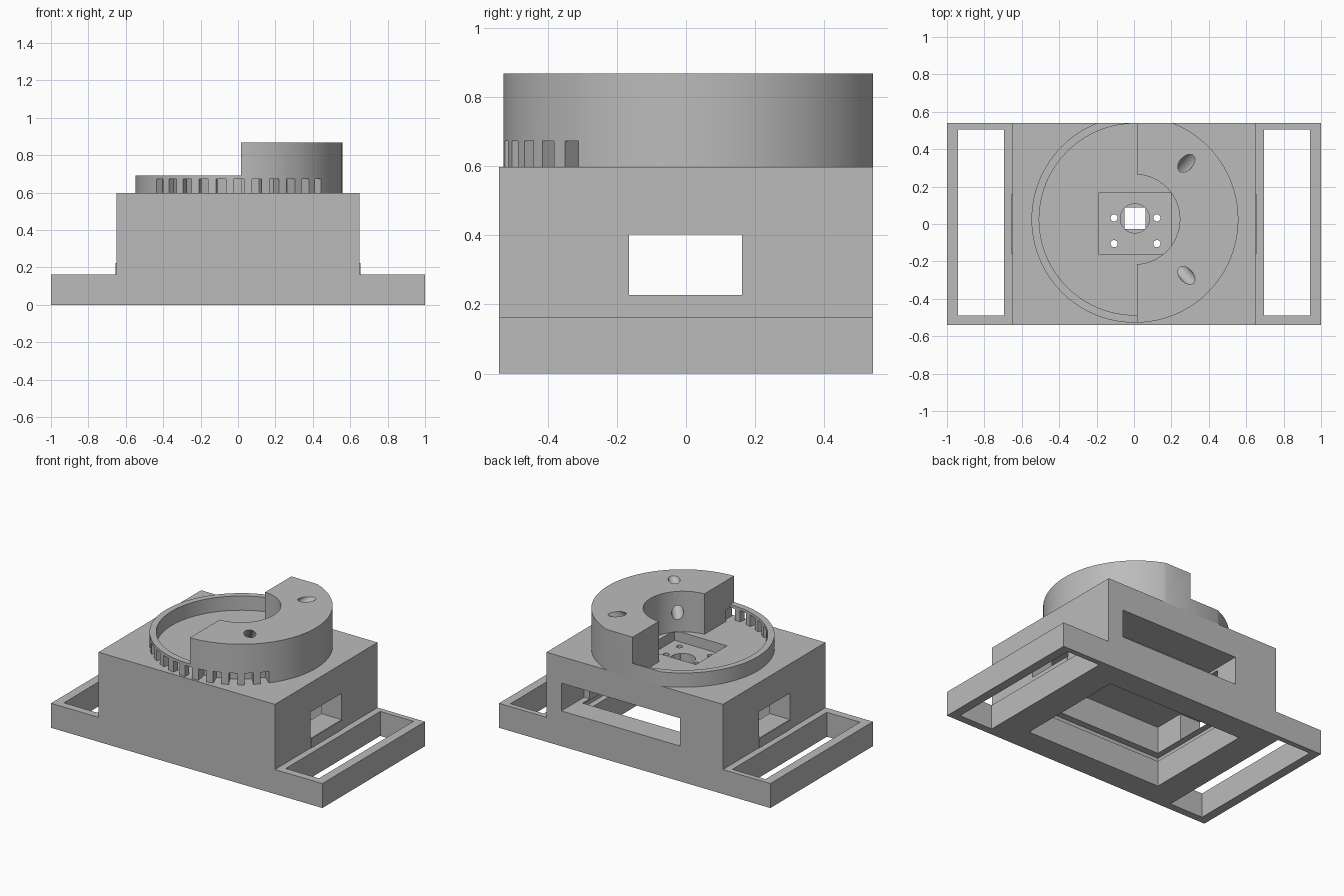
import bpy, bmesh, math
from mathutils import Vector, Matrix

cube = bpy.data.objects.get("Cube")
if cube:
    bpy.data.objects.remove(cube, do_unlink=True)

grey = bpy.data.materials.new("plain_grey")
grey.use_nodes = True
grey.diffuse_color = (0.5, 0.5, 0.5, 1)
grey.node_tree.nodes["Principled BSDF"].inputs["Base Color"].default_value = (0.5, 0.5, 0.5, 1)

CX, CY = 0.005, 0.025          # turntable centre
TOP = 0.597                    # top of the housing


def finish(name, bm):
    mesh = bpy.data.meshes.new(name)
    bm.to_mesh(mesh)
    bm.free()
    mesh.materials.append(grey)
    ob = bpy.data.objects.new(name, mesh)
    bpy.context.collection.objects.link(ob)
    return ob


def box(name, x0, x1, y0, y1, z0, z1):
    bm = bmesh.new()
    bmesh.ops.create_cube(bm, size=1)
    for v in bm.verts:
        v.co = Vector(((x0 + x1) / 2 + v.co.x * (x1 - x0),
                       (y0 + y1) / 2 + v.co.y * (y1 - y0),
                       (z0 + z1) / 2 + v.co.z * (z1 - z0)))
    return finish(name, bm)


def cylinder(name, x, y, r, z0, z1, sides=96):
    bm = bmesh.new()
    bmesh.ops.create_cone(bm, cap_ends=True, segments=sides, radius1=r, radius2=r,
                          depth=z1 - z0, matrix=Matrix.Translation((x, y, (z0 + z1) / 2)))
    return finish(name, bm)


def apply_boolean(ob, tool, operation="DIFFERENCE"):
    mod = ob.modifiers.new("cut", "BOOLEAN")
    mod.operation, mod.solver, mod.object = operation, "EXACT", tool
    bpy.context.view_layer.objects.active = ob
    bpy.ops.object.modifier_apply(modifier=mod.name)
    bpy.data.objects.remove(tool, do_unlink=True)


def cut(ob, *tools):
    for tool in tools:
        apply_boolean(ob, tool)


# Housing with flanged base
housing = box("housing", -0.65, 0.65, -0.54, 0.54, 0, TOP)
apply_boolean(housing, box("flange", -1, 1, -0.54, 0.54, 0, 0.163), "UNION")
for s in (-1, 1):
    a, b = sorted((s * 0.695, s * 0.94))
    cut(housing, box("flange_slot", a, b, -0.49, 0.505, -0.1, 0.3))

# Hollow interior with a groove around it, side windows and rear window
cut(housing,
    box("cavity", -0.5, 0.5, -0.375, 0.375, -0.1, 0.403),
    box("groove", -0.54, 0.54, -0.42, 0.42, 0.17, 0.225),
    box("side_window", -0.8, 0.8, -0.165, 0.162, 0.227, 0.402),
    box("rear_window", -0.335, 0.54, 0.3, 0.7, 0.235, 0.42))

# Motor pocket, shaft opening and screw holes
cut(housing,
    box("pocket", -0.19, 0.197, -0.16, 0.167, 0.53, 0.8),
    cylinder("shaft_recess", CX, 0.03, 0.078, 0.46, 0.7, 48),
    box("shaft_hole", -0.05, 0.062, -0.027, 0.087, 0.3, 0.6))
for x in (-0.106, 0.122):
    for y in (0.033, -0.105):
        cut(housing, cylinder("screw_hole", x, y, 0.019, 0.3, 0.7, 24))

# Thin sills under the side windows
for s in (-1, 1):
    a, b = sorted((s * 0.645, s * 0.654))
    box("window_sill", a, b, -0.16, 0.16, 0.163, 0.225)


def vent_slots(ob):
    for i in range(-5, 6):
        ang = math.radians(i * 10 - 90)
        slot = box("slot", 0.47, 0.62, -0.026, 0.026, 0.5, 0.673)
        slot.data.transform(Matrix.Translation((CX, CY, 0)) @ Matrix.Rotation(ang, 4, "Z"))
        cut(ob, slot)


# Low rim on the right half
rim = cylinder("low_rim", CX, CY, 0.553, TOP, 0.692)
cut(rim,
    cylinder("rim_bore", CX, CY, 0.512, 0.5, 0.8),
    box("rim_half", 0.015, 1, -1, 1, 0.5, 0.8),
    box("rim_trim", -1, 1, 0.54, 1, 0.5, 0.8))
vent_slots(rim)

# Tall horseshoe on the left half
shoe = cylinder("tall_horseshoe", CX, CY, 0.553, TOP, 0.867)
cut(shoe,
    cylinder("shoe_bore", CX, CY, 0.24, 0.5, 1),
    box("shoe_half", -1, 0.015, -1, 1, 0.5, 1),
    box("shoe_trim", -1, 1, 0.54, 1, 0.5, 1))
vent_slots(shoe)

# Slanted holes from the horseshoe top to its inner wall
for s in (-1, 1):
    hole = cylinder("slanted_hole", 0, 0, 0.036, -0.4, 0.3, 32)
    spin = Matrix.Rotation(math.radians(48 * s), 4, "Z") @ Matrix.Rotation(math.radians(50), 4, "Y")
    hole.data.transform(Matrix.Translation((0.28, CY + s * 0.3, 0.867)) @ spin)
    cut(shoe, hole)

# Smooth the round walls, keep the edges crisp
for ob in (housing, rim, shoe):
    bpy.ops.object.select_all(action="DESELECT")
    ob.select_set(True)
    bpy.context.view_layer.objects.active = ob
    bpy.ops.object.shade_smooth_by_angle(angle=math.radians(30))
